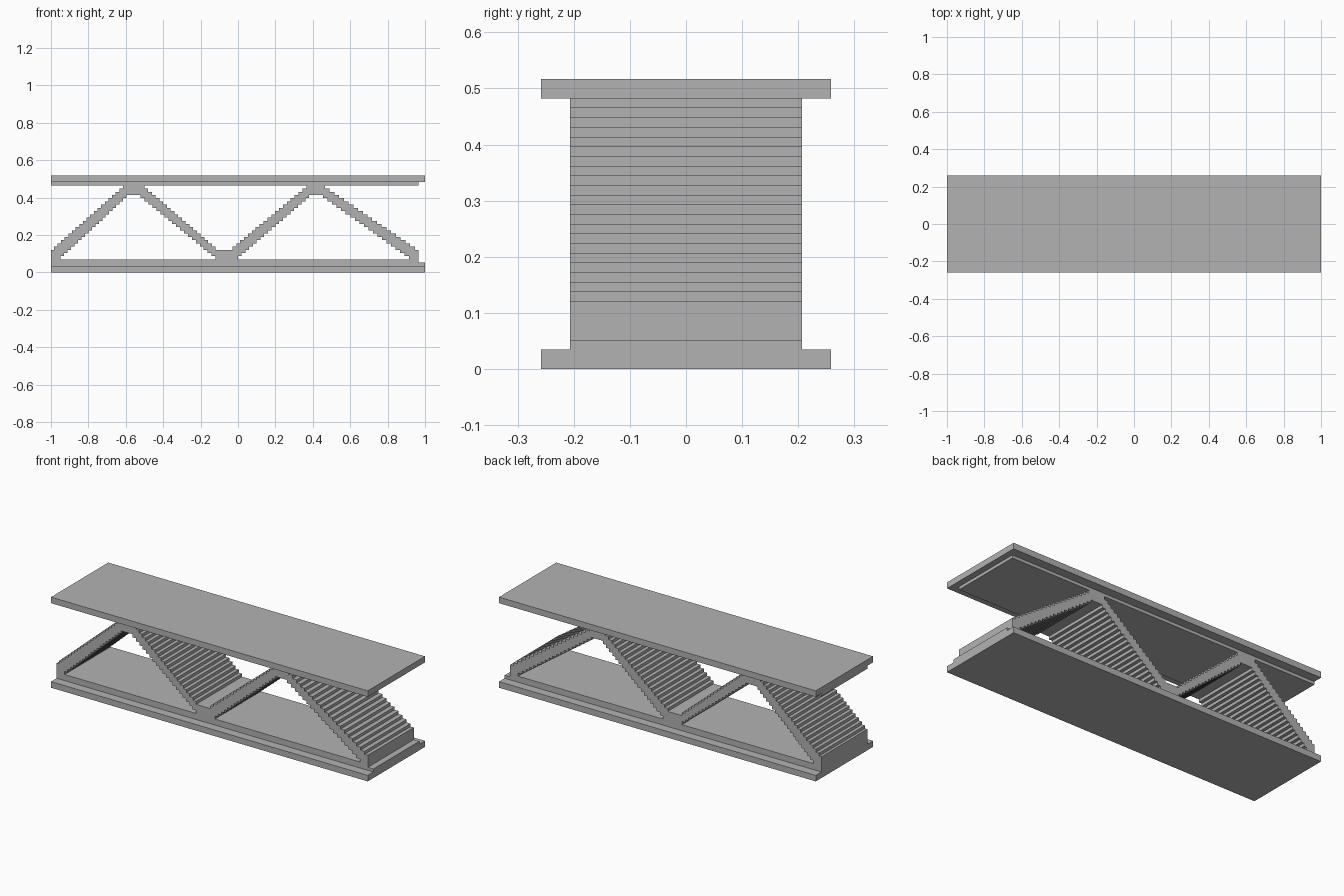
import bpy
import math

cube = bpy.data.objects.get("Cube")
if cube:
    bpy.data.objects.remove(cube, do_unlink=True)

LAYER = 0.517 / 30      # height of one stair step
STEPS = 20              # steps in each strut
PLATE_HALF, CORE_HALF = 0.258, 0.207

grey = bpy.data.materials.new("plain_grey")
grey.use_nodes = True
colour = (0.448, 0.448, 0.448, 1)
grey.diffuse_color = colour
grey.node_tree.nodes["Principled BSDF"].inputs["Base Color"].default_value = colour


def plate(name, bottom):
    """Flat deck, two layers thick."""
    bpy.ops.mesh.primitive_cube_add(size=1, location=(0, 0, (bottom + 1) * LAYER))
    ob = bpy.context.object
    ob.name = name
    ob.scale = (2, 2 * PLATE_HALF, 2 * LAYER)
    bpy.ops.object.transform_apply(location=False, rotation=False, scale=True)
    ob.data.materials.append(grey)


def stair(low_x, high_x, first_layer):
    """Stepped edge rising from low_x to high_x."""
    points = []
    for k in range(STEPS):
        x = low_x + (high_x - low_x) * k / (STEPS - 1)
        z = (first_layer + k) * LAYER
        points += [(x, z), (x, z + LAYER)]
    return points


def opening(left, right, first_layer):
    """Closed opening between two stepped edges."""
    return stair(*left, first_layer) + stair(*right, first_layer)[::-1]


plate("bottom_plate", 0)
plate("top_plate", 28)

# Outer outline of the core, with stepped recesses at both ends
END = 0.965
outline = [(-1, 2 * LAYER), (1, 2 * LAYER), (1, 3 * LAYER), (END, 3 * LAYER), (END, 7 * LAYER)]
outline += stair(0.945, 0.465, 7)
outline += [(END, 27 * LAYER), (END, 28 * LAYER), (-1, 28 * LAYER), (-1, 27 * LAYER)]
outline += stair(-0.985, -0.615, 7)[::-1]
outline += [(-1, 7 * LAYER)]

# Triangular openings under and between the struts
loops = [
    outline,
    opening((-0.95, -0.595), (-0.12, -0.52), 4),
    opening((0.0, 0.38), (0.915, 0.455), 4),
    opening((-0.12, -0.50), (-0.03, 0.365), 7),
]

# Core: filled profile extruded across the width
curve = bpy.data.curves.new("truss_core", "CURVE")
curve.dimensions = "2D"
curve.fill_mode = "BOTH"
curve.extrude = CORE_HALF
for loop in loops:
    spline = curve.splines.new("POLY")
    spline.points.add(len(loop) - 1)
    for point, (x, z) in zip(spline.points, loop):
        point.co = (x, z, 0, 1)
    spline.use_cyclic_u = True
core = bpy.data.objects.new("truss_core", curve)
bpy.context.collection.objects.link(core)
core.rotation_euler.x = math.radians(90)
bpy.ops.object.select_all(action="DESELECT")
core.select_set(True)
bpy.context.view_layer.objects.active = core
bpy.ops.object.convert(target="MESH")
bpy.ops.object.transform_apply(location=False, rotation=True, scale=False)
core = bpy.context.object
core.data.materials.clear()
core.data.materials.append(grey)
for face in core.data.polygons:
    face.use_smooth = False
